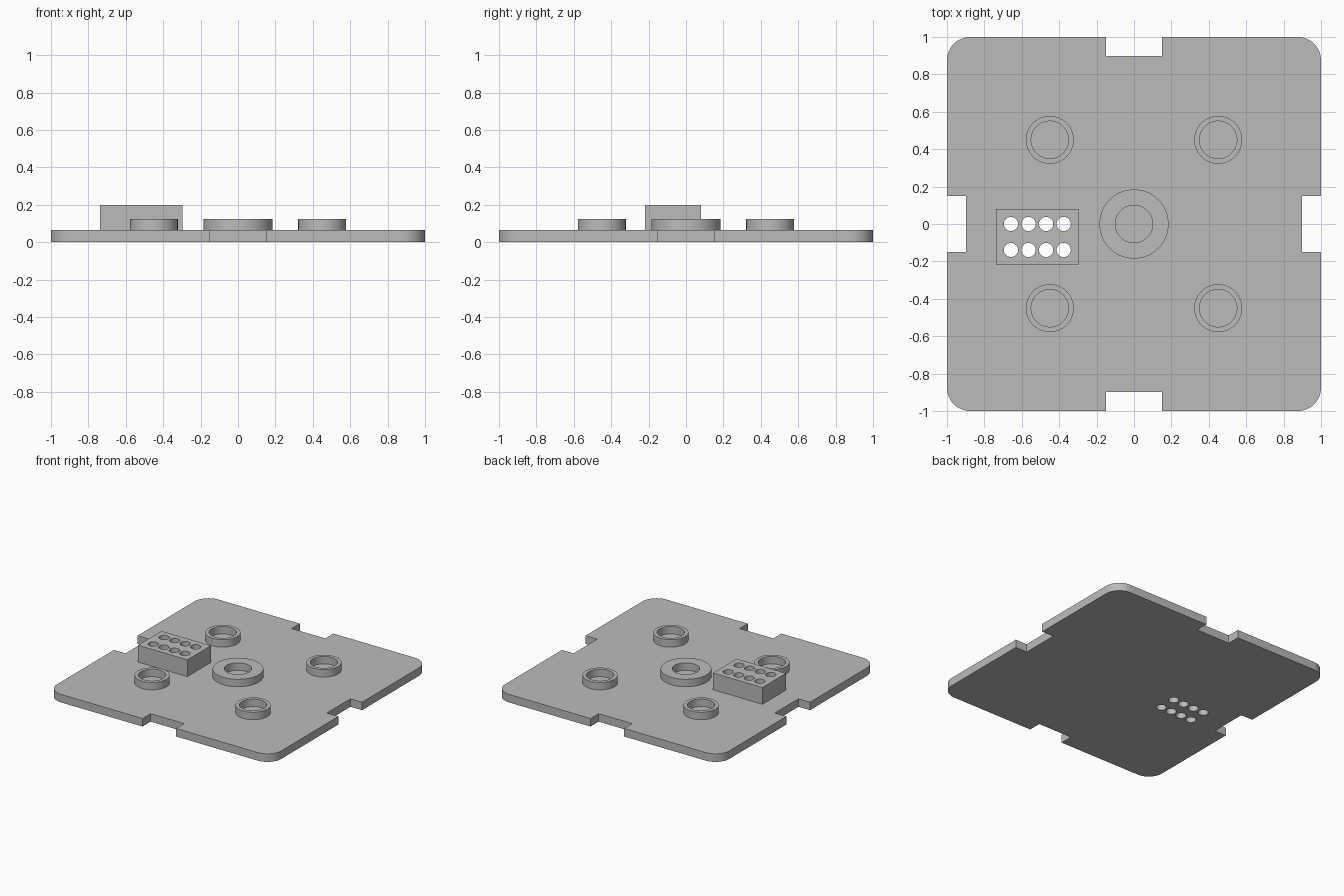
import bpy, bmesh, math
from mathutils import Matrix, Vector

cube = bpy.data.objects.get("Cube")
if cube:
    bpy.data.objects.remove(cube, do_unlink=True)

grey = bpy.data.materials.new("plain_grey")
grey.use_nodes = True
colour = (0.5, 0.5, 0.5, 1)
grey.diffuse_color = colour
grey.node_tree.nodes["Principled BSDF"].inputs["Base Color"].default_value = colour

TOP = 0.065      # plate thickness
SINK = 0.005     # overlap of raised parts into the plate
RIM = 0.125      # top of the rings


def finish(name, bm):
    bmesh.ops.recalc_face_normals(bm, faces=bm.faces)
    mesh = bpy.data.meshes.new(name)
    bm.to_mesh(mesh)
    bm.free()
    mesh.materials.append(grey)
    ob = bpy.data.objects.new(name, mesh)
    bpy.context.collection.objects.link(ob)
    return ob


def activate(ob):
    bpy.ops.object.select_all(action="DESELECT")
    ob.select_set(True)
    bpy.context.view_layer.objects.active = ob


def smooth(ob):
    activate(ob)
    bpy.ops.object.shade_smooth_by_angle(angle=math.radians(30))


def cut(ob, cutter):
    mod = ob.modifiers.new("holes", "BOOLEAN")
    mod.operation = "DIFFERENCE"
    mod.solver = "EXACT"
    mod.object = cutter
    activate(ob)
    bpy.ops.object.modifier_apply(modifier=mod.name)


def ring(name, x, y, outer, inner):
    # lathe a rectangular section around the vertical axis
    bm = bmesh.new()
    section = [(inner, TOP - SINK), (outer, TOP - SINK), (outer, RIM), (inner, RIM)]
    verts = [bm.verts.new((r, 0, z)) for r, z in section]
    edges = [bm.edges.new((verts[i], verts[(i + 1) % 4])) for i in range(4)]
    bmesh.ops.spin(bm, geom=verts + edges, cent=(0, 0, 0), axis=(0, 0, 1),
                   angle=math.tau, steps=64, use_duplicate=False)
    bmesh.ops.remove_doubles(bm, verts=bm.verts, dist=1e-4)
    bmesh.ops.translate(bm, verts=bm.verts, vec=(x, y, 0))
    smooth(finish(name, bm))


# Plate: one quarter of the outline (edge notch, then round corner), turned four times
NOTCH, DEPTH, R = 0.15, 0.103, 0.125
quarter = [(1 - DEPTH, -NOTCH), (1 - DEPTH, NOTCH), (1, NOTCH)]
for i in range(13):
    a = math.pi / 2 * i / 12
    quarter.append((1 - R + R * math.cos(a), 1 - R + R * math.sin(a)))
quarter.append((NOTCH, 1))
bm = bmesh.new()
outline = []
for k in range(4):
    turn = Matrix.Rotation(k * math.pi / 2, 3, "Z")
    outline += [bm.verts.new(turn @ Vector((x, y, 0))) for x, y in quarter]
base = bm.faces.new(outline)
wall = bmesh.ops.extrude_face_region(bm, geom=[base], use_keep_orig=True)
raised = [g for g in wall["geom"] if isinstance(g, bmesh.types.BMVert)]
bmesh.ops.translate(bm, verts=raised, vec=(0, 0, TOP))
plate = finish("base_plate", bm)

# Socket block
bm = bmesh.new()
bmesh.ops.create_cube(bm, size=1)
low, high = TOP - SINK, 0.2
bmesh.ops.scale(bm, verts=bm.verts, vec=(0.44, 0.3, high - low))
bmesh.ops.translate(bm, verts=bm.verts, vec=(-0.517, -0.07, (low + high) / 2))
block = finish("socket_block", bm)

# Eight pin holes through block and plate
bm = bmesh.new()
for i in range(4):
    for y in (0, -0.139):
        bmesh.ops.create_cone(bm, cap_ends=True, segments=32, radius1=0.038, radius2=0.038,
                              depth=1, matrix=Matrix.Translation((-0.658 + 0.094 * i, y, 0)))
pins = finish("pin_hole_cutter", bm)
pins.hide_render = True
for part in (plate, block):
    cut(part, pins)
    smooth(part)
bpy.data.objects.remove(pins, do_unlink=True)

# Centre ring and four corner rings
ring("centre_ring", 0, 0, 0.185, 0.1)
for side, sx in (("left", 1), ("right", -1)):
    for end, sy in (("front", -1), ("back", 1)):
        ring(f"{end}_{side}_ring", 0.45 * sx, 0.45 * sy, 0.128, 0.1)
